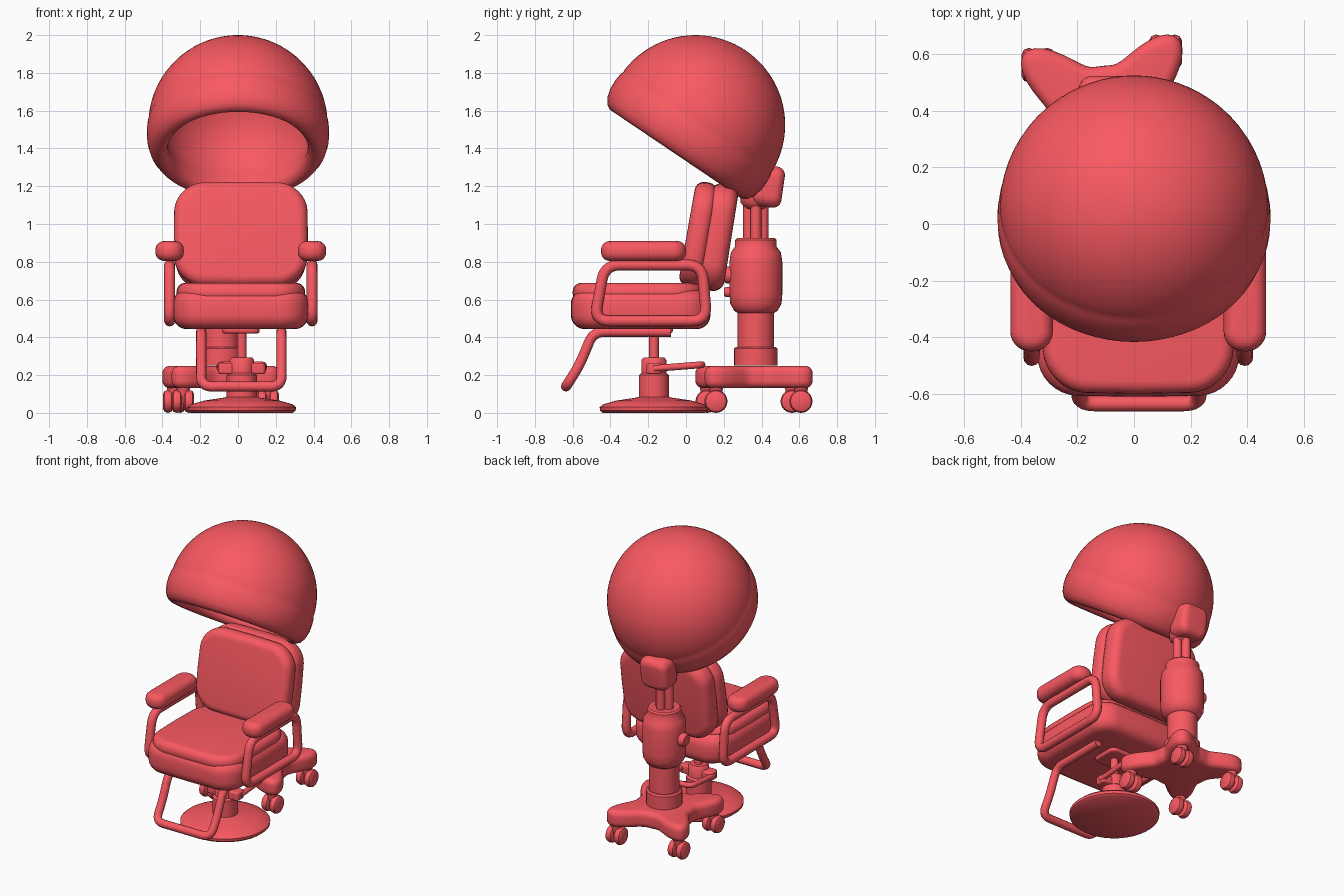
import bpy, bmesh, math
from mathutils import Vector

if "Cube" in bpy.data.objects:
    bpy.data.objects.remove(bpy.data.objects["Cube"])

red = bpy.data.materials.new("red")
red.diffuse_color = (0.95, 0.1, 0.12, 1)
red.use_nodes = True
red.node_tree.nodes["Principled BSDF"].inputs["Base Color"].default_value = red.diffuse_color
CX = 0.015                      # chair centre line
PX, PY = -0.09, 0.37            # dryer stand centre


def finish(ob, angle=40):
    ob.data.materials.append(red)
    bpy.ops.object.select_all(action='DESELECT')
    bpy.context.view_layer.objects.active = ob
    ob.select_set(True)
    if ob.type == 'CURVE':
        bpy.ops.object.convert(target='MESH')
        ob = bpy.context.object
    bpy.ops.object.shade_smooth_by_angle(angle=math.radians(angle))
    return ob


def from_bmesh(name, bm, loc, rot):
    bmesh.ops.recalc_face_normals(bm, faces=bm.faces[:])
    me = bpy.data.meshes.new(name)
    bm.to_mesh(me)
    bm.free()
    ob = bpy.data.objects.new(name, me)
    ob.location = loc
    ob.rotation_euler = [math.radians(a) for a in rot]
    bpy.context.collection.objects.link(ob)
    return finish(ob)


def lathe(name, profile, loc, rot=(0, 0, 0), steps=40):
    bm = bmesh.new()
    vs = [bm.verts.new((r, 0, z)) for r, z in profile]
    es = [bm.edges.new(p) for p in zip(vs, vs[1:])]
    bmesh.ops.spin(bm, geom=vs + es, cent=(0, 0, 0), axis=(0, 0, 1),
                   angle=2 * math.pi, steps=steps, use_duplicate=False)
    bmesh.ops.remove_doubles(bm, verts=bm.verts[:], dist=1e-4)
    return from_bmesh(name, bm, loc, rot)


def prism(name, outline, h, soft, loc, rot=(0, 0, 0)):
    # outline extruded to height h, both rims rounded by soft
    bm = bmesh.new()
    f = bm.faces.new([bm.verts.new((x, y, -h / 2)) for x, y in outline])
    ext = bmesh.ops.extrude_face_region(bm, geom=[f])["geom"]
    bmesh.ops.translate(bm, vec=(0, 0, h), verts=[v for v in ext if isinstance(v, bmesh.types.BMVert)])
    bmesh.ops.recalc_face_normals(bm, faces=bm.faces[:])
    rim = [e for e in bm.edges if abs(e.verts[0].co.z - e.verts[1].co.z) < 1e-5]
    bmesh.ops.bevel(bm, geom=rim, offset=soft, segments=5, profile=0.5,
                    affect='EDGES', clamp_overlap=False)
    return from_bmesh(name, bm, loc, rot)


def slab(name, size, corner, soft, loc, rot=(0, 0, 0), bulge=0.0):
    # rounded rectangle; bulge narrows the sides towards the ends
    w, d, h = size
    pts = []
    for k, (sx, sy) in enumerate([(1, 1), (-1, 1), (-1, -1), (1, -1)]):
        for i in range(9):
            a = math.pi / 2 * (k + i / 8)
            x = sx * (w / 2 - corner) + corner * math.cos(a)
            y = sy * (d / 2 - corner) + corner * math.sin(a)
            pts.append((x * (1 - bulge * (2 * y / d) ** 2), y * (1 - bulge * (2 * x / w) ** 2)))
        if k in (0, 2):   # extra points where the long edges crown
            pts.append((0, sy * d / 2))
        else:
            pts.append((sx * w / 2, 0))
    return prism(name, pts, h, soft, loc, rot)


def tube(name, pts, r, bend=0.06, closed=False):
    # bent pipe: each corner is replaced by a short curve
    P = [Vector(p) for p in pts]
    path = []
    for i, p in enumerate(P):
        if not closed and i in (0, len(P) - 1):
            path.append(p)
            continue
        a, b = P[i - 1] - p, P[(i + 1) % len(P)] - p
        a, b = p + a.normalized() * bend, p + b.normalized() * bend
        for k in range(8):
            t = k / 7
            path.append(a * (1 - t) ** 2 + p * 2 * t * (1 - t) + b * t * t)
    cu = bpy.data.curves.new(name, 'CURVE')
    cu.dimensions = '3D'
    cu.bevel_depth, cu.bevel_resolution, cu.use_fill_caps = r, 4, True
    sp = cu.splines.new('POLY')
    sp.points.add(len(path) - 1)
    for q, p in zip(sp.points, path):
        q.co = (*p, 1)
    sp.use_cyclic_u = closed
    ob = bpy.data.objects.new(name, cu)
    bpy.context.collection.objects.link(ob)
    return finish(ob)


# Dryer hood: hollow dome tipped forward, with a soft rim band
def arc(r, a0, a1, n):
    return [(r * math.cos(math.radians(a0 + (a1 - a0) * i / n)),
             r * math.sin(math.radians(a0 + (a1 - a0) * i / n))) for i in range(n + 1)]

hood = arc(0.475, 90, 4, 20) + [(0.473, 0.018), (0.479, 0.0), (0.483, -0.04), (0.481, -0.09),
        (0.468, -0.14), (0.447, -0.172), (0.42, -0.187), (0.395, -0.183), (0.375, -0.165),
        (0.37, -0.14), (0.385, -0.07)] + arc(0.4, 0, 90, 14)
lathe("dryer_hood", hood, (0, 0.05, 1.525), (-34, 0, 0), 64)

# Dryer stand: bracket, rods, motor body, pole
slab("hood_bracket", (0.21, 0.22, 0.16), 0.06, 0.045, (PX, 0.435, 1.2), (82, 0, 0))
lathe("hood_neck", [(0, 1.07), (0.05, 1.08), (0.08, 1.11), (0.085, 1.16), (0.06, 1.21), (0, 1.22)],
      (PX, PY, 0))
for s in (-1, 1):
    tube("stand_rod", [(PX, PY + s * 0.038, 0.88), (PX, PY + s * 0.038, 1.12)], 0.029)
    tube("stand_side_rod", [(PX + s * 0.038, PY, 0.88), (PX + s * 0.038, PY, 1.12)], 0.029)
lathe("stand_body", [(0, 0.25), (0.115, 0.25), (0.115, 0.34), (0.105, 0.35), (0.097, 0.35),
      (0.097, 0.53), (0.115, 0.54), (0.136, 0.58), (0.14, 0.63), (0.14, 0.8), (0.132, 0.85),
      (0.11, 0.88), (0.11, 0.915), (0.1, 0.925), (0, 0.925)], (PX, PY, 0))
knob = [(0, 0), (0.045, 0), (0.045, 0.03), (0.035, 0.045), (0, 0.045)]
lathe("height_knob", knob, (PX - 0.13, PY, 0.73), (0, -90, 0), 20)
lathe("lock_knob", knob, (PX, PY - 0.125, 0.73), (90, 0, 0), 20)
lathe("small_knob", [(r * 0.6, z) for r, z in knob], (PX, PY - 0.125, 0.64), (90, 0, 0), 20)

# Stand base: four-legged star on twin-wheel casters
star = []
for i in range(96):
    a = 2 * math.pi * i / 96
    r = 0.2 + 0.185 * (0.5 + 0.5 * math.cos(4 * (a - math.radians(51)))) ** 2
    star.append((r * math.cos(a), r * math.sin(a)))
prism("stand_base", star, 0.118, 0.038, (PX, PY - 0.01, 0.19))
wheel = [(0, -0.026), (0.04, -0.026), (0.055, -0.018), (0.061, 0), (0.055, 0.018), (0.04, 0.026), (0, 0.026)]
for k in range(4):
    a = math.radians(51 + 90 * k)
    x, y = PX + 0.32 * math.cos(a), PY - 0.01 + 0.32 * math.sin(a)
    lathe("caster_stem", [(0, 0.05), (0.024, 0.05), (0.04, 0.15), (0, 0.15)], (x, y, 0), steps=16)
    for s in (-1, 1):
        lathe("caster_wheel", wheel, (x + s * 0.032, y, 0.061), (0, 90, 0), 24)

# Chair seat and back, each with a separate pad
slab("seat", (0.72, 0.74, 0.21), 0.14, 0.075, (CX, -0.24, 0.548), bulge=0.02)
slab("seat_pad", (0.68, 0.69, 0.1), 0.15, 0.045, (CX, -0.255, 0.638), bulge=0.03)
slab("chair_back", (0.69, 0.57, 0.15), 0.14, 0.06, (CX, 0.165, 0.93), (81, 0, 0), bulge=0.03)
slab("back_pad", (0.71, 0.56, 0.12), 0.15, 0.05, (CX, 0.065, 0.945), (80, 0, 0), bulge=0.03)

# Arm frames and padded armrests
for s in (-1, 1):
    x = CX + s * 0.377
    tube("arm_frame", [(x, -0.485, 0.487), (x, -0.43, 0.783), (x, 0.085, 0.783), (x, 0.11, 0.487)],
         0.029, 0.08, True)
    slab("armrest", (0.15, 0.45, 0.105), 0.07, 0.045, (x, -0.225, 0.857))

# Footrest loop
l, r = CX - 0.21, CX + 0.215
tube("footrest", [(l, -0.08, 0.43), (l, -0.49, 0.43), (l, -0.565, 0.25), (l, -0.635, 0.14),
                  (r, -0.635, 0.14), (r, -0.565, 0.25), (r, -0.49, 0.43), (r, -0.08, 0.43)], 0.027, 0.06)

# Pedestal: disc foot, pump housing, column and lever
lathe("chair_foot", [(0, 0), (0.27, 0), (0.285, 0.012), (0.287, 0.03), (0.27, 0.045), (0.2, 0.065),
      (0.1, 0.08), (0.08, 0.085), (0.08, 0.2), (0.066, 0.21), (0.066, 0.28), (0.056, 0.292),
      (0.026, 0.292), (0.026, 0.46), (0, 0.46)], (CX + 0.005, -0.17, 0), steps=56)
slab("pump_housing", (0.25, 0.08, 0.06), 0.02, 0.012, (CX + 0.005, -0.17, 0.235))
tube("pump_lever", [(CX - 0.11, -0.17, 0.235), (CX - 0.11, 0.085, 0.255),
                    (CX + 0.12, 0.085, 0.255), (CX + 0.12, -0.17, 0.235)], 0.018, 0.05)
slab("seat_mount", (0.2, 0.2, 0.04), 0.04, 0.015, (CX, -0.17, 0.44))
